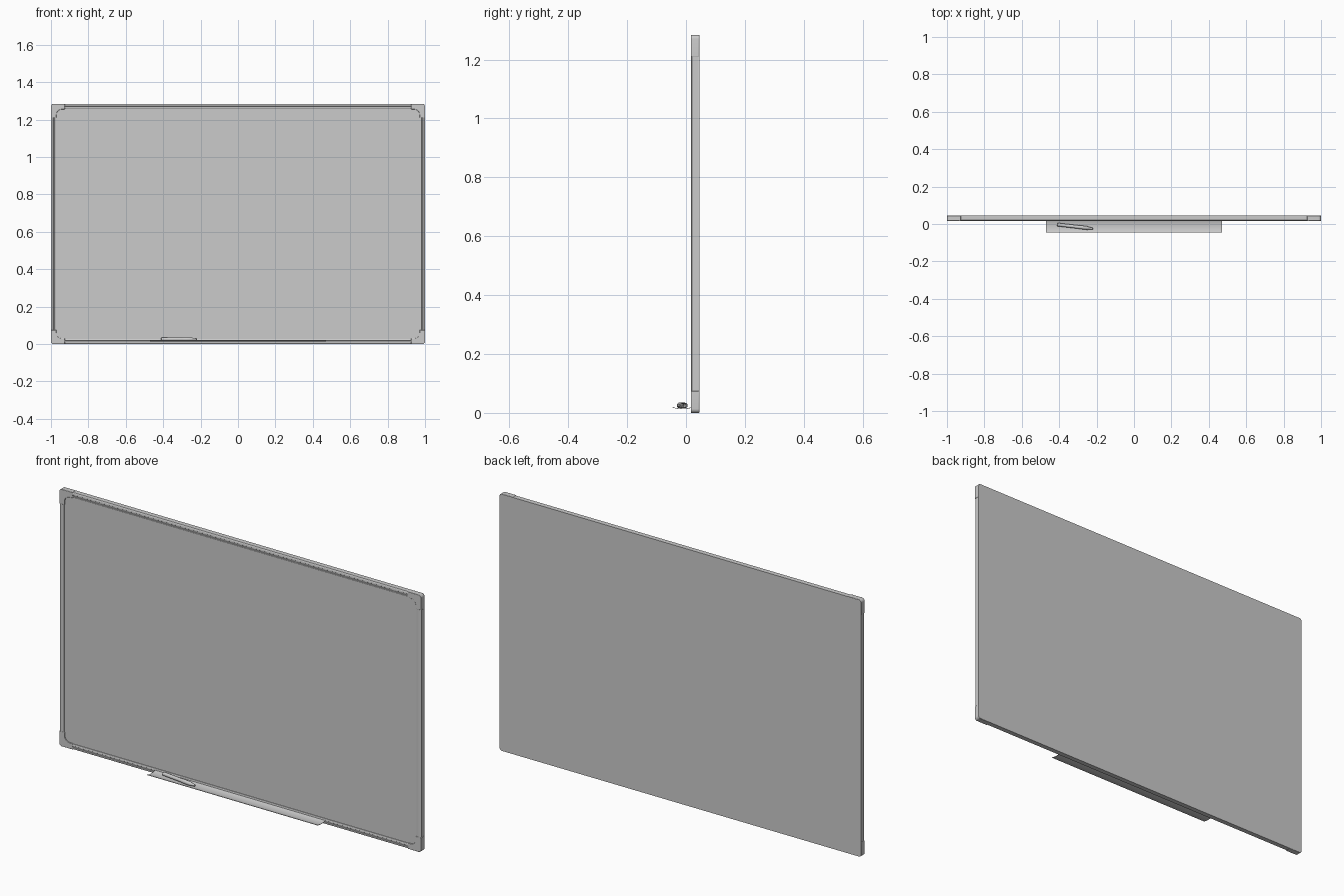
import bpy, bmesh, math
from mathutils import Vector

if "Cube" in bpy.data.objects:
    bpy.data.objects.remove(bpy.data.objects["Cube"])

W, H = 1.0, 1.284          # half width, full height
ZC = H / 2
BACK, FRONT = 0.045, 0.0165


def arc(cx, cz, r, a0, a1, n=6):
    return [(cx + r * math.cos(math.radians(a0 + (a1 - a0) * i / n)),
             cz + r * math.sin(math.radians(a0 + (a1 - a0) * i / n))) for i in range(n + 1)]


def prism(name, points, direction, bevel=0.0):
    """Extrude a closed 3D outline along a vector."""
    bm = bmesh.new()
    face = bm.faces.new([bm.verts.new(p) for p in points])
    ext = bmesh.ops.extrude_face_region(bm, geom=[face], use_keep_orig=True)
    moved = [g for g in ext["geom"] if isinstance(g, bmesh.types.BMVert)]
    bmesh.ops.translate(bm, verts=moved, vec=Vector(direction))
    bmesh.ops.recalc_face_normals(bm, faces=bm.faces)
    return finish(name, bm, bevel)


def finish(name, bm, bevel=0.0):
    mesh = bpy.data.meshes.new(name)
    bm.to_mesh(mesh)
    bm.free()
    ob = bpy.data.objects.new(name, mesh)
    bpy.context.collection.objects.link(ob)
    if bevel:
        m = ob.modifiers.new("bevel", 'BEVEL')
        m.width, m.segments, m.limit_method = bevel, 2, 'ANGLE'
        m.angle_limit = math.radians(40)
    bpy.ops.object.select_all(action='DESELECT')
    bpy.context.view_layer.objects.active = ob
    ob.select_set(True)
    bpy.ops.object.shade_smooth_by_angle(angle=math.radians(35))
    return ob


def mirror(ob, x, z):
    # parts are modelled around the board centre, then lifted
    m = ob.modifiers.new("mirror", 'MIRROR')
    m.use_axis = (x, False, z)
    m.use_mirror_merge = False
    ob.location.z = ZC


# Backing sheet with rounded corners
r = 0.014
outline = []
for i, (sx, sz) in enumerate([(1, 1), (-1, 1), (-1, -1), (1, -1)]):
    outline += arc(sx * (W - 0.001 - r), sz * (ZC - 0.001 - r), r, 90 * i, 90 * i + 90)
back = prism("backing_sheet", [(x, 0.041, z) for x, z in outline], (0, BACK - 0.041, 0))
back.location.z = ZC

# Writing surface, slightly recessed in the frame
w, h = W - 0.02, ZC - 0.02
surface = prism("writing_surface", [(-w, 0.021, -h), (w, 0.021, -h), (w, 0.021, h), (-w, 0.021, h)],
                (0, 0.0205, 0))
surface.location.z = ZC

# Frame rails: (distance in from outer edge, y) section with a shallow groove
rail = [(0.001, 0.044), (0.001, 0.0205), (0.0025, 0.0185), (0.005, 0.0175), (0.012, 0.0172),
        (0.013, 0.0185), (0.017, 0.0185), (0.018, 0.0172), (0.024, 0.0175),
        (0.0265, 0.019), (0.028, 0.0225), (0.028, 0.044)]
ARM = 0.07
top = prism("horizontal_rails", [(-(W - ARM), y, ZC - u) for u, y in rail], (2 * (W - ARM), 0, 0))
mirror(top, False, True)
side = prism("vertical_rails", [(W - u, y, -(ZC - ARM)) for u, y in rail], (0, 0, 2 * (ZC - ARM)))
mirror(side, True, False)

# L-shaped corner caps, rounded outside and filleted inside
t, ri = 0.029, 0.03
cap = [(W, ZC - ARM - 0.004)] + arc(W - r, ZC - r, r, 0, 90) + [(W - ARM - 0.004, ZC), (W - ARM - 0.004, ZC - t)]
cap += arc(W - t - ri, ZC - t - ri, ri, 90, 0) + [(W - t, ZC - ARM - 0.004)]
caps = prism("corner_caps", [(x, FRONT, z) for x, z in cap], (0, 0.0445 - FRONT, 0), bevel=0.0015)
mirror(caps, True, True)

# Pen tray: curved sheet with a flat lip against the frame
n = 12
upper, lower = [], []
for i in range(n + 1):
    f = i / n
    y = -0.045 + 0.0655 * f
    z = 0.0135 + 0.0055 * abs(2 * f - 1) ** 2.2
    upper.append((-0.47, y, z + 0.001))
    lower.append((-0.47, y, z - 0.001))
prism("pen_tray", upper + lower[::-1], (0.94, 0, 0))

# Marker lying on the tray: lathe profile (distance along, radius)
profile = [(0, 0.0075), (0.002, 0.009), (0.115, 0.009), (0.117, 0.010), (0.165, 0.0095),
           (0.168, 0.0075), (0.19, 0.005), (0.192, 0.003)]
bm = bmesh.new()
S = 20
rings = [[bm.verts.new((d, q * math.cos(2 * math.pi * k / S), q * math.sin(2 * math.pi * k / S)))
          for k in range(S)] for d, q in profile]
for a, b in zip(rings, rings[1:]):
    for k in range(S):
        bm.faces.new((a[k], a[(k + 1) % S], b[(k + 1) % S], b[k]))
bm.faces.new(rings[0])
bm.faces.new(rings[-1])
bmesh.ops.recalc_face_normals(bm, faces=bm.faces)
marker = finish("marker", bm)
marker.location = (-0.41, -0.003, 0.0255)
marker.rotation_euler.z = math.atan2(-0.022, 0.19)
